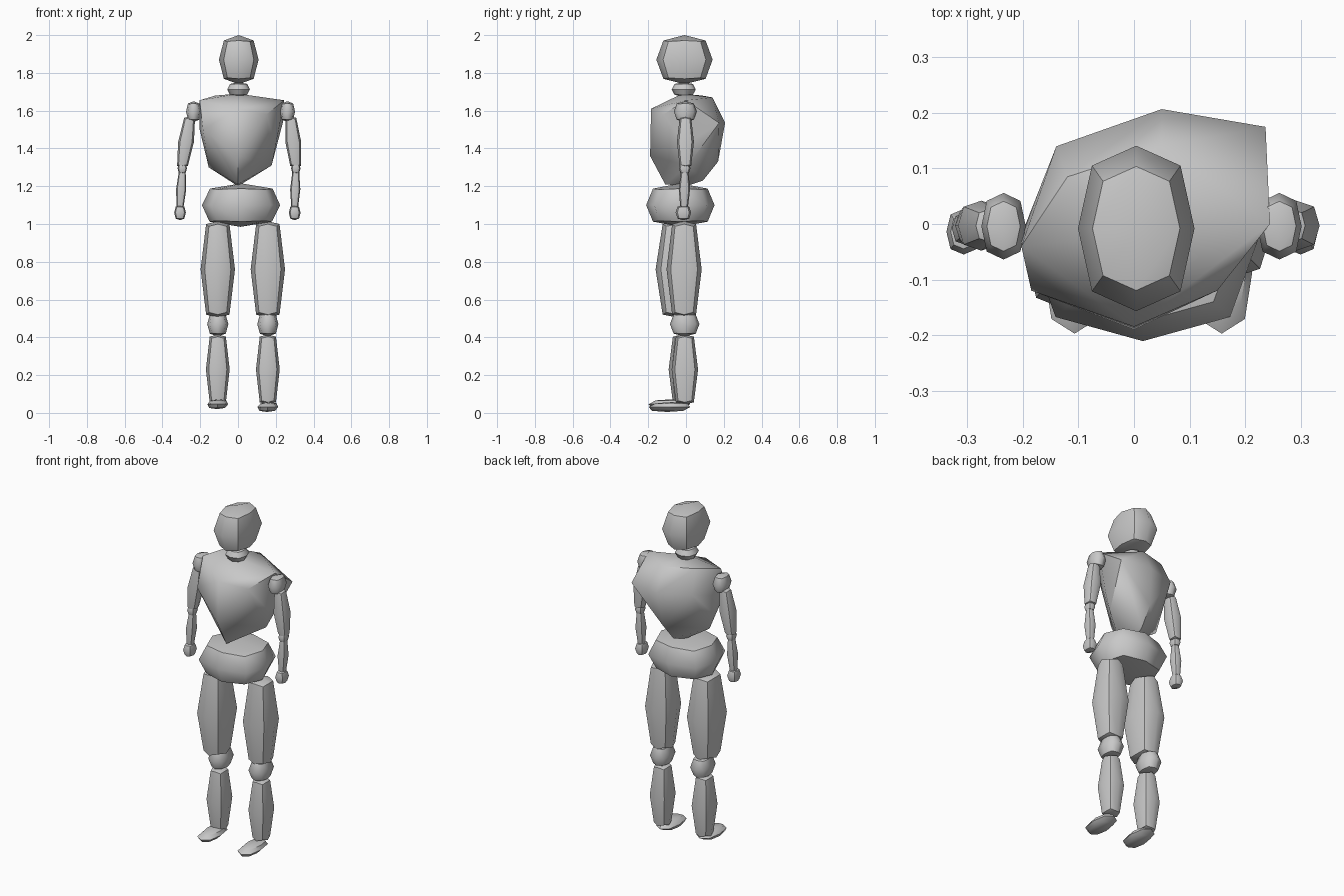
import bpy, bmesh, math
from mathutils import Vector

if "Cube" in bpy.data.objects:
    bpy.data.objects.remove(bpy.data.objects["Cube"])

grey = bpy.data.materials.new("plain grey")
grey.use_nodes = True
grey.diffuse_color = (0.58, 0.58, 0.58, 1)
grey.node_tree.nodes["Principled BSDF"].inputs["Base Color"].default_value = grey.diffuse_color

# Roundings of a divided box: width at the end edges, height at the end edges
BALL = (0.75, 0.78)
LIMB = (0.68, 0.94)
PELVIS = (0.8, 0.76)


def finish(name, bm):
    bmesh.ops.recalc_face_normals(bm, faces=bm.faces)
    mesh = bpy.data.meshes.new(name)
    bm.to_mesh(mesh)
    bm.free()
    mesh.materials.append(grey)
    obj = bpy.data.objects.new(name, mesh)
    bpy.context.collection.objects.link(obj)
    bpy.ops.object.select_all(action="DESELECT")
    obj.select_set(True)
    bpy.context.view_layer.objects.active = obj
    bpy.ops.object.shade_smooth_by_angle(angle=math.radians(50))


def bead(name, bottom, top, rx, ry, rounding=BALL):
    """A box divided once and rounded, running from one end point to the other."""
    wide, tall = rounding
    a, b = Vector(bottom), Vector(top)
    bm = bmesh.new()
    bmesh.ops.create_cube(bm, size=2)
    bmesh.ops.subdivide_edges(bm, edges=bm.edges[:], cuts=1, use_grid_fill=True)
    for v in bm.verts:
        x, y, z = (round(c) for c in v.co)
        diagonal = 0.76 if x and y else 1
        end = wide if z else 1
        height = z * (tall if x or y else 1) * (0.95 if x and y else 1)
        offset = Vector((x * rx, y * ry, 0)) * diagonal * end
        v.co = a.lerp(b, (height + 1) / 2) + offset
    finish(name, bm)


def hull(name, points):
    bm = bmesh.new()
    for p in points:
        bm.verts.new(p)
    result = bmesh.ops.convex_hull(bm, input=bm.verts)
    loose = {v for v in result["geom_interior"] if isinstance(v, bmesh.types.BMVert)}
    bmesh.ops.delete(bm, geom=list(loose), context="VERTS")
    finish(name, bm)


# Head and neck
bead("head", (0.004, -0.008, 1.74), (0.004, -0.008, 2.0), 0.105, 0.149)
bead("neck", (0.003, -0.012, 1.675), (0.003, -0.012, 1.75), 0.06, 0.064)

# Chest, a faceted irregular block
hull("chest", [
    (-0.203, -0.04, 1.655), (0.245, 0, 1.655), (-0.12, 0.085, 1.68), (0.05, 0.14, 1.67), (0, -0.02, 1.69),
    (0, -0.185, 1.61), (0.15, -0.12, 1.58), (-0.185, -0.12, 1.5), (-0.203, -0.02, 1.5),
    (-0.14, 0.14, 1.55), (0.05, 0.207, 1.535), (0.237, 0.175, 1.535),
    (-0.175, 0, 1.4), (0.2, 0, 1.42), (0, -0.19, 1.36), (0.03, 0.17, 1.33),
    (-0.155, 0, 1.3), (0.178, 0.01, 1.31), (0, -0.11, 1.21), (0.02, 0.09, 1.23), (0, 0, 1.2),
])
bead("pelvis", (0.014, -0.03, 0.985), (0.018, -0.03, 1.215), 0.207, 0.181, PELVIS)

# Legs: centre x, thigh middle y and depth, shin middle y, foot height
for side, x, thigh_y, depth, shin_y, lift in (
        ("right", -0.107, -0.044, 0.117, -0.022, 0.02), ("left", 0.158, -0.01, 0.093, -0.006, 0.005)):
    bead(side + "_thigh", (x, thigh_y, 0.505), (x, thigh_y, 1.015), 0.091, depth, LIMB)
    bead(side + "_knee", (x, -0.007, 0.405), (x, -0.007, 0.535), 0.056, 0.078)
    bead(side + "_shin", (x, shin_y, 0.045), (x, shin_y, 0.415), 0.063, 0.07, LIMB)
    bead(side + "_foot", (x - 0.005, -0.1, lift), (x + 0.005, -0.075, lift + 0.052), 0.055, 0.11)

# Arms: x of the shoulder, upper arm top, elbow and hand
for side, shoulder, top, elbow, hand in (
        ("right", -0.235, -0.255, -0.295, -0.307), ("left", 0.262, 0.279, 0.306, 0.3)):
    bead(side + "_shoulder", (shoulder, -0.004, 1.54), (shoulder, -0.004, 1.65), 0.04, 0.06)
    bead(side + "_upper_arm", (elbow, -0.003, 1.3), (top, -0.003, 1.57), 0.042, 0.045, LIMB)
    bead(side + "_elbow", (elbow, -0.007, 1.265), (elbow, -0.007, 1.325), 0.025, 0.031)
    bead(side + "_forearm", (hand, -0.01, 1.085), (elbow, -0.007, 1.28), 0.027, 0.03, LIMB)
    bead(side + "_hand", (hand, -0.014, 1.02), (hand, -0.014, 1.1), 0.031, 0.041)
